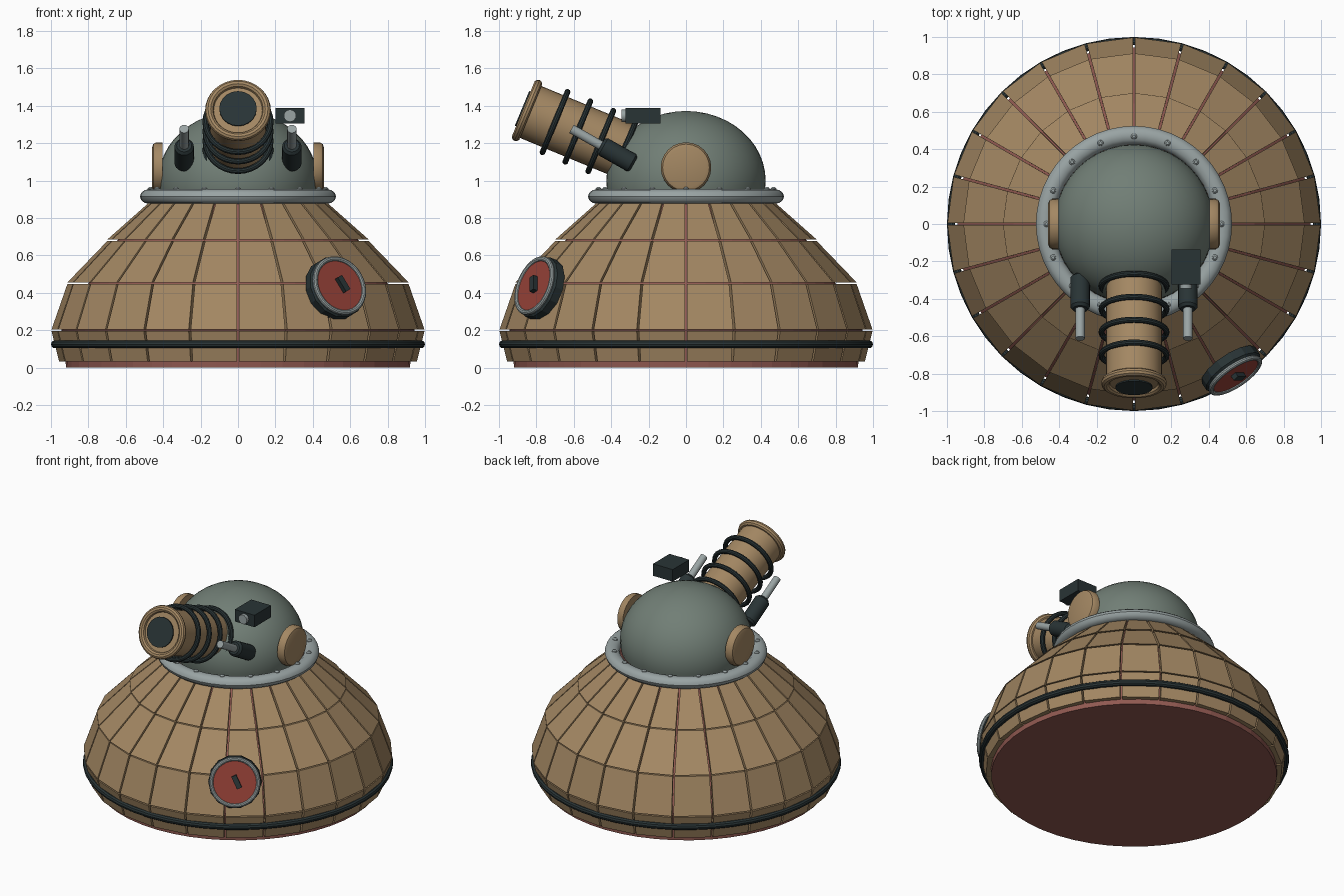
import bpy, bmesh, math
from mathutils import Matrix, Vector

if "Cube" in bpy.data.objects:
    bpy.data.objects.remove(bpy.data.objects["Cube"])


def material(name, rgb):
    m = bpy.data.materials.new(name)
    m.diffuse_color = (*rgb, 1)
    m.use_nodes = True
    m.node_tree.nodes["Principled BSDF"].inputs["Base Color"].default_value = m.diffuse_color
    return m


TAN = material("tan plating", (0.37, 0.245, 0.125))
GREEN = material("grey green", (0.165, 0.21, 0.18))
GREY = material("light grey", (0.32, 0.37, 0.37))
DARK = material("dark rubber", (0.022, 0.034, 0.036))
RED = material("hatch red", (0.30, 0.052, 0.038))
RUST = material("rust core", (0.28, 0.10, 0.082))


def finish(name, bm, mat, matrix=Matrix(), smooth=True):
    bmesh.ops.recalc_face_normals(bm, faces=bm.faces[:])
    me = bpy.data.meshes.new(name)
    bm.to_mesh(me)
    bm.free()
    me.materials.append(mat)
    ob = bpy.data.objects.new(name, me)
    bpy.context.collection.objects.link(ob)
    ob.matrix_world = matrix
    if smooth:
        bpy.ops.object.select_all(action='DESELECT')
        ob.select_set(True)
        bpy.context.view_layer.objects.active = ob
        bpy.ops.object.shade_smooth_by_angle(angle=math.radians(35))
    return ob


def lathe(name, profile, mat, matrix=Matrix(), n=32, closed=False, smooth=True):
    """Revolve (radius, height) points about local z; closed joins the profile into a ring."""
    bm = bmesh.new()
    rings = [[bm.verts.new((r * math.cos(2 * math.pi * i / n), r * math.sin(2 * math.pi * i / n), z))
              for i in range(n)] for r, z in profile]
    pairs = list(zip(rings, rings[1:]))
    if closed:
        pairs.append((rings[-1], rings[0]))
    else:
        bm.faces.new(rings[0])
        bm.faces.new(rings[-1])
    for a, b in pairs:
        for i in range(n):
            j = (i + 1) % n
            bm.faces.new((a[i], a[j], b[j], b[i]))
    return finish(name, bm, mat, matrix, smooth)


def torus(name, major, minor, mat, matrix=Matrix(), n=32, k=10, flat=1.0):
    prof = [(major + minor * math.cos(2 * math.pi * i / k), flat * minor * math.sin(2 * math.pi * i / k))
            for i in range(k)]
    return lathe(name, prof, mat, matrix, n, closed=True)


def box(name, size, mat, matrix):
    bm = bmesh.new()
    bmesh.ops.create_cube(bm, size=1)
    bmesh.ops.scale(bm, vec=size, verts=bm.verts)
    return finish(name, bm, mat, matrix, False)


def aim(origin, direction):
    return Matrix.Translation(origin) @ Vector(direction).to_track_quat('Z', 'Y').to_matrix().to_4x4()


def polar(r, a, z):
    return (r * math.cos(a), r * math.sin(a), z)


# Inner core showing through the plate gaps
lathe("core", [(0.92, 0), (0.925, 0.1), (0.945, 0.2), (0.80, 0.45), (0.645, 0.68), (0.42, 0.92)],
      RUST, n=48, smooth=False)

# Armour plates: four rows of 24 separate slabs
rows = [(0.957, 0.03), (0.997, 0.2), (0.912, 0.452), (0.70, 0.68), (0.455, 0.905)]
step = math.radians(15)
bm = bmesh.new()
for (r0, z0), (r1, z1) in zip(rows, rows[1:]):
    for s in range(24):
        corners = []
        for depth in (0, 0.045):
            for r, z, left in ((r0, z0 + 0.004, 1), (r0, z0 + 0.004, 0),
                               (r1, z1 - 0.004, 0), (r1, z1 - 0.004, 1)):
                gap = 0.006 / r
                a = s * step + gap if left else (s + 1) * step - gap
                corners.append(bm.verts.new(polar(r - depth, a, z)))
        o, i = corners[:4], corners[4:]
        bm.faces.new(o)
        bm.faces.new(i[::-1])
        for k in range(4):
            m = (k + 1) % 4
            bm.faces.new((o[k], i[k], i[m], o[m]))
finish("armour_plates", bm, TAN, smooth=False)

# Rubber bumper around the skirt
torus("bumper_ring", 0.978, 0.022, DARK, Matrix.Translation((0, 0, 0.125)), n=48)

# Collar and its rivets
torus("collar", 0.475, 0.049, GREY, Matrix.Translation((0, 0, 0.915)), n=48, k=12, flat=0.8)
for i in range(16):
    lathe("collar_rivet", [(0.017, 0), (0.016, 0.012), (0.008, 0.02)], GREY,
          Matrix.Translation(polar(0.468, i * math.pi / 8, 0.945)), n=10)

# Dome
dome = []
for i in range(15):
    t = math.radians(-15 + 104 * i / 14)
    dome.append((0.426 * math.cos(t), 1.0 + 0.372 * math.sin(t)))
lathe("dome", dome, GREEN, n=40)

# Side caps on the dome
for sx in (-1, 1):
    lathe("side_cap", [(0.135, 0), (0.135, 0.035), (0.125, 0.05), (0.108, 0.056)], TAN,
          aim((sx * 0.403, 0, 1.07), (sx, 0, 0)), n=24)

# Main barrel: local z runs along the barrel to the muzzle
tilt = math.radians(22.5)
axis = Vector((0, -math.cos(tilt), math.sin(tilt)))
muzzle = Vector((0, -0.85, 1.375))


def along(s):
    return aim(muzzle - axis * s, axis)


lathe("barrel", [(0.15, -0.02), (0.15, 0.63)], TAN, along(0.63), n=32)
torus("muzzle_lip", 0.153, 0.023, TAN, along(0), n=32)
lathe("muzzle_lens", [(0.10, 0), (0.10, 0.008)], DARK, along(-0.021), n=20)
for s in (0.162, 0.294, 0.427, 0.56):
    torus("barrel_coil", 0.174, 0.016, DARK, along(s), n=32)

# Small side guns
gun_dir = Vector((0, -0.87, 0.49))
for sx in (-1, 1):
    m = aim((sx * 0.288, -0.29, 1.095), gun_dir)
    lathe("gun_housing", [(0.04, -0.012), (0.052, 0), (0.052, 0.175), (0.04, 0.19)], DARK, m, n=20)
    lathe("gun_tube", [(0.025, 0.15), (0.025, 0.37)], GREY, m, n=16)

# Sight box with lens
box("sight_box", (0.155, 0.185, 0.085), DARK, Matrix.Translation((0.278, -0.23, 1.347)))
lathe("sight_lens", [(0.033, 0), (0.033, 0.025)], GREY, aim((0.278, -0.32, 1.347), (0, -1, 0)), n=16)

# Round hatch on the front right of the skirt
az, el = math.radians(33.8), math.radians(19)
n = Vector((math.sin(az) * math.cos(el), -math.cos(az) * math.cos(el), math.sin(el)))
u = Vector((math.cos(az), math.sin(az), 0))
v = n.cross(u)
hatch = Matrix.Translation((0.542, -0.81, 0.438)) @ Matrix((u, v, n)).transposed().to_4x4()
lathe("hatch_base", [(0.172, -0.07), (0.172, -0.022), (0.158, -0.008)], DARK, hatch, n=14, smooth=False)
lathe("hatch_door", [(0.15, -0.02), (0.15, 0.003)], RED, hatch, n=32)
torus("hatch_rim", 0.152, 0.014, GREY, hatch, n=32)
box("hatch_handle", (0.034, 0.088, 0.03), DARK,
    hatch @ Matrix.Translation((0.012, 0.004, 0.015)) @ Matrix.Rotation(math.radians(25), 4, 'Z'))
